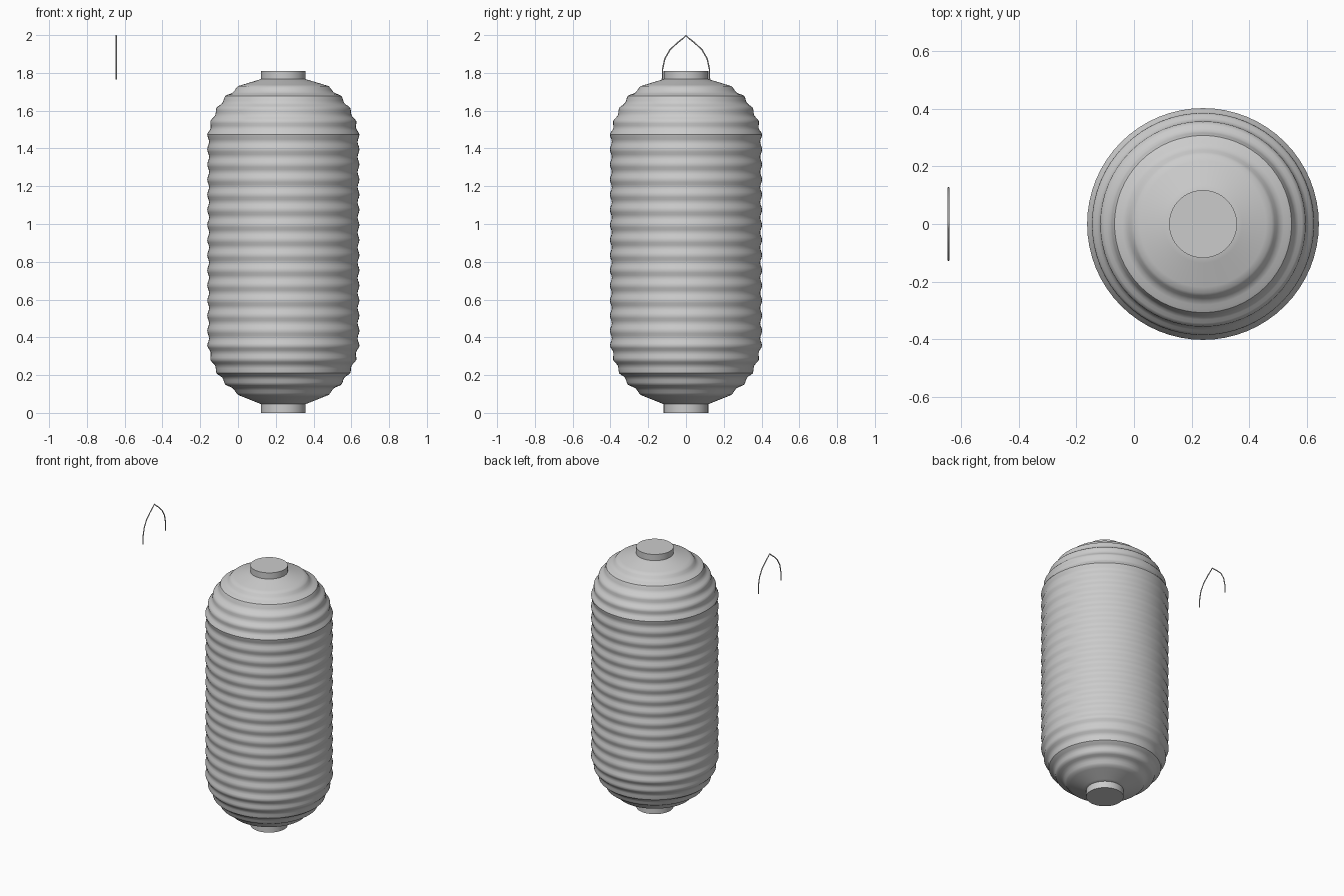
import bpy, bmesh, math
from mathutils import Vector

if "Cube" in bpy.data.objects:
    bpy.data.objects.remove(bpy.data.objects["Cube"])

CX = 0.24


def lathe(name, profile, segs=64):
    """Spin an (r, z) profile about the lantern axis; ends at r=0 close it."""
    bm = bmesh.new()
    rings = []
    for r, z in profile:
        if r < 1e-6:
            rings.append([bm.verts.new((0, 0, z))])
        else:
            rings.append([bm.verts.new((r * math.cos(2 * math.pi * i / segs),
                                        r * math.sin(2 * math.pi * i / segs), z))
                          for i in range(segs)])
    for a, b in zip(rings, rings[1:]):
        for i in range(segs):
            j = (i + 1) % segs
            quad = [a[i % len(a)], a[j % len(a)], b[j % len(b)], b[i % len(b)]]
            bm.faces.new(list(dict.fromkeys(quad)))
    bmesh.ops.recalc_face_normals(bm, faces=bm.faces)
    me = bpy.data.meshes.new(name)
    bm.to_mesh(me)
    bm.free()
    ob = bpy.data.objects.new(name, me)
    ob.location.x = CX
    bpy.context.collection.objects.link(ob)
    bpy.context.view_layer.objects.active = ob
    ob.select_set(True)
    bpy.ops.object.shade_smooth_by_angle(angle=math.radians(35))
    ob.select_set(False)
    return ob


# Hoop positions: rounded shoulder, straight ribbed wall, rounded base
shoulder = [(0.115, 1.768), (0.24, 1.73), (0.308, 1.678), (0.354, 1.615), (0.386, 1.545)]
base = [(0.386, 0.28), (0.354, 0.21), (0.308, 0.15), (0.24, 0.095), (0.115, 0.045)]
top, bottom, n = 1.475, 0.355, 14
wall = [(0.403, top + (bottom - top) * i / n) for i in range(n + 1)]
hoops = [Vector(p) for p in shoulder + wall + base]

# Paper skin dips slightly inward between neighbouring hoops
skin = []
STEPS = 6
for k, (a, b) in enumerate(zip(hoops, hoops[1:])):
    d = (b - a).normalized()
    inward = Vector((d.y, -d.x))
    depth = 0.0 if k in (0, len(hoops) - 2) else 0.010
    for s in range(STEPS):
        t = s / STEPS
        skin.append(a.lerp(b, t) + inward * depth * math.sin(math.pi * t) ** 2)
skin.append(hoops[-1])
lathe("paper_body", [(0, 1.768)] + [tuple(p) for p in skin] + [(0, 0.045)])

# Collars at both ends
for name, z0, z1 in (("bottom_collar", 0.0, 0.05), ("top_collar", 1.755, 1.81)):
    lathe(name, [(0, z0), (0.118, z0), (0.118, z1), (0, z1)])

# Wire hanger, set apart from the lantern
half = [(0.125, 1.765), (0.124, 1.82), (0.112, 1.875), (0.085, 1.922),
        (0.045, 1.96), (0.015, 1.983), (0.0, 1.997)]
path = half + [(-y, z) for y, z in half[-2::-1]]
cu = bpy.data.curves.new("wire_hanger", 'CURVE')
cu.dimensions = '3D'
cu.bevel_depth = 0.0035
cu.bevel_resolution = 2
cu.use_fill_caps = True
sp = cu.splines.new('POLY')
sp.points.add(len(path) - 1)
for p, (y, z) in zip(sp.points, path):
    p.co = (-0.645, y, z, 1)
bpy.context.collection.objects.link(bpy.data.objects.new("wire_hanger", cu))
